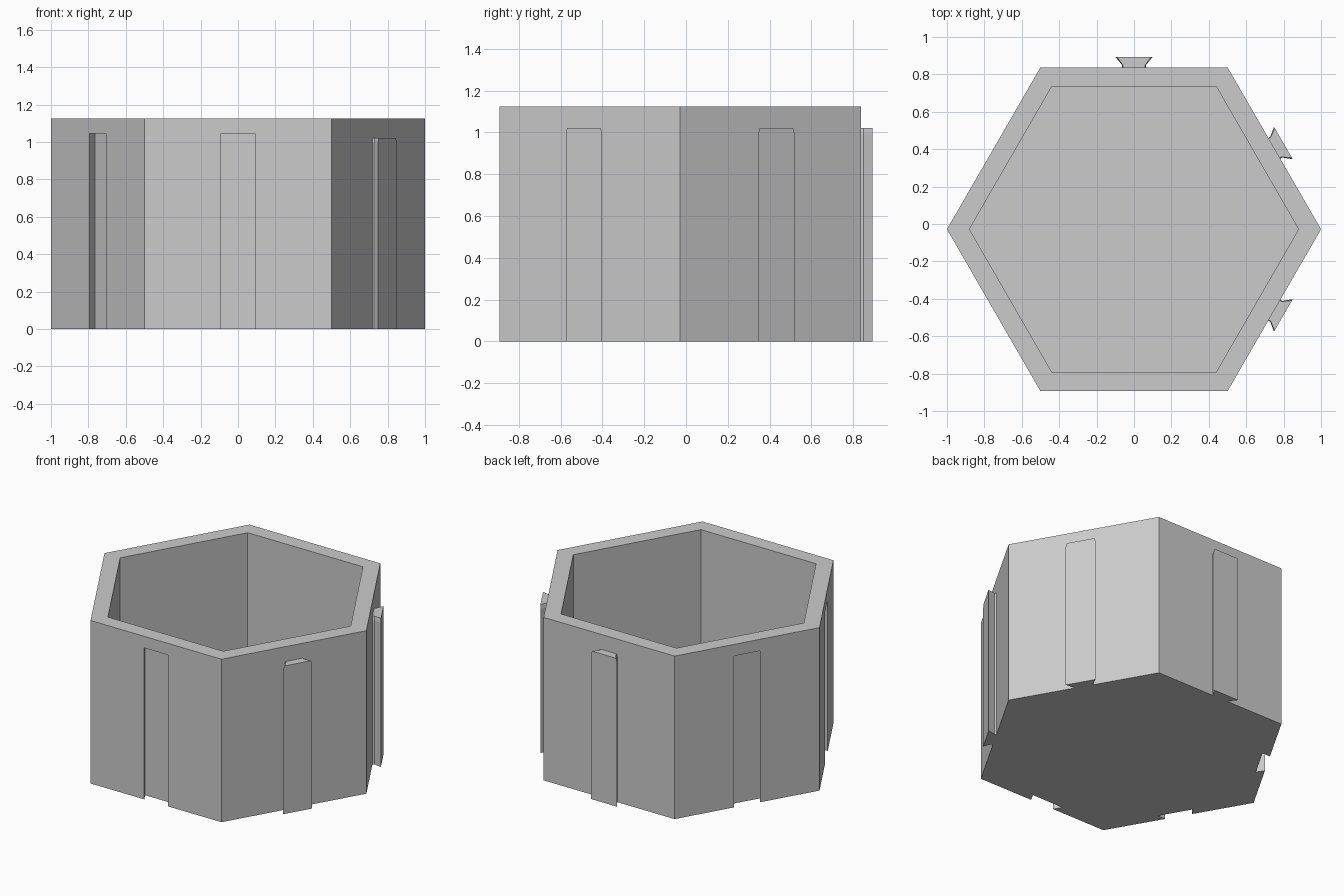
import bpy, bmesh, math
from mathutils import Matrix, Vector

cube = bpy.data.objects.get("Cube")
if cube:
    bpy.data.objects.remove(cube, do_unlink=True)

HEIGHT = 1.125
APOTHEM = math.sqrt(3) / 2
CENTRE = Vector((0, -0.028, 0))
FLOOR = 0.1

grey = bpy.data.materials.new("light grey")
grey.use_nodes = True
grey.diffuse_color = (0.6, 0.6, 0.6, 1)
grey.node_tree.nodes["Principled BSDF"].inputs["Base Color"].default_value = (0.6, 0.6, 0.6, 1)


def loft(name, rings):
    """Closed solid through a stack of equal-sized point rings."""
    bm = bmesh.new()
    loops = [[bm.verts.new(p) for p in ring] for ring in rings]
    n = len(loops[0])
    for low, high in zip(loops, loops[1:]):
        for i in range(n):
            j = (i + 1) % n
            bm.faces.new((low[i], low[j], high[j], high[i]))
    bm.faces.new(loops[0][::-1])
    bm.faces.new(loops[-1])
    bmesh.ops.recalc_face_normals(bm, faces=bm.faces[:])
    mesh = bpy.data.meshes.new(name)
    bm.to_mesh(mesh)
    bm.free()
    mesh.materials.append(grey)
    obj = bpy.data.objects.new(name, mesh)
    bpy.context.collection.objects.link(obj)
    return obj


def hexagon(radius, z):
    return [CENTRE + Vector((radius * math.cos(k * math.pi / 3),
                             radius * math.sin(k * math.pi / 3), z)) for k in range(6)]


def side_ring(half_profile, angle, z):
    """Mirrored (half width, distance out from wall) profile placed on one side."""
    pts = half_profile + [(-w, d) for w, d in reversed(half_profile)]
    turn = Matrix.Rotation(math.radians(angle), 3, "Z")
    return [CENTRE + turn @ Vector((APOTHEM + d, w, z)) for w, d in pts]


# Hexagonal cup: outer wall, rim, inner wall and floor
body = loft("hexagonal_cup", [hexagon(1, 0), hexagon(1, HEIGHT),
                              hexagon(0.88, HEIGHT), hexagon(0.88, FLOOR)])

# Dovetail slots, open at the bottom, on three sides
slot = [(0.12, -0.053), (0.09, 0), (0.09, 0.05)]
cutters = []
for angle in (150, 210, 270):
    cutter = loft("slot_cutter", [side_ring(slot, angle, -0.1), side_ring(slot, angle, 1.045)])
    cutter.hide_render = True
    cutters.append(cutter)
    mod = body.modifiers.new("slot", "BOOLEAN")
    mod.operation = "DIFFERENCE"
    mod.solver = "EXACT"
    mod.object = cutter
bpy.context.view_layer.update()
cut_mesh = bpy.data.meshes.new_from_object(
    body.evaluated_get(bpy.context.evaluated_depsgraph_get()))
body.modifiers.clear()
body.data = cut_mesh
for cutter in cutters:
    bpy.data.objects.remove(cutter, do_unlink=True)

# Dovetail tabs with slightly narrowed tops on the opposite sides
tab = [(0.064, 0), (0.064, 0.012), (0.1, 0.056)]
tab_top = [(0.06, 0), (0.06, 0.012), (0.092, 0.056)]
for name, angle in (("front_left_tab", -30), ("back_left_tab", 30), ("back_tab", 90)):
    loft(name, [side_ring(tab, angle, 0), side_ring(tab, angle, 0.995),
                side_ring(tab_top, angle, 1.022)])
